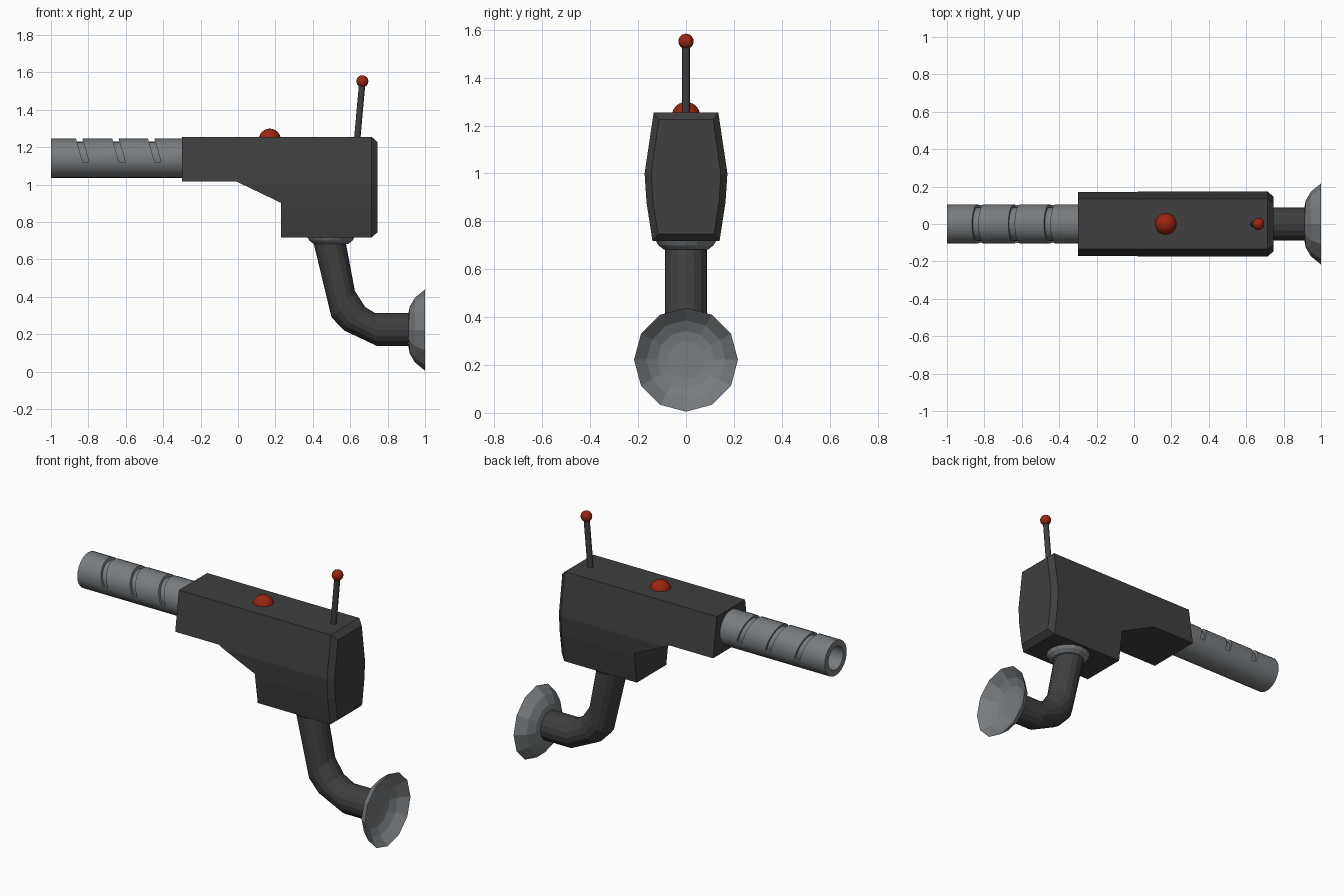
import bpy, bmesh, math
from mathutils import Vector

if "Cube" in bpy.data.objects:
    bpy.data.objects.remove(bpy.data.objects["Cube"])


def material(name, rgb):
    m = bpy.data.materials.new(name)
    m.diffuse_color = (*rgb, 1)
    m.use_nodes = True
    m.node_tree.nodes["Principled BSDF"].inputs["Base Color"].default_value = m.diffuse_color
    return m


DARK = material("dark grey", (0.05, 0.05, 0.05))
GREY = material("steel grey", (0.19, 0.205, 0.215))
RED = material("red", (0.33, 0.018, 0.005))


def finish(name, bm, mat, smooth=None):
    bmesh.ops.recalc_face_normals(bm, faces=bm.faces)
    me = bpy.data.meshes.new(name)
    bm.to_mesh(me)
    bm.free()
    me.materials.append(mat)
    ob = bpy.data.objects.new(name, me)
    bpy.context.collection.objects.link(ob)
    if smooth:
        activate(ob)
        bpy.ops.object.shade_smooth_by_angle(angle=math.radians(smooth))
    return ob


def activate(ob):
    bpy.ops.object.select_all(action='DESELECT')
    ob.select_set(True)
    bpy.context.view_layer.objects.active = ob


def loft(bm, rings, caps=True, closed=False):
    """Skin a list of equally long point rings."""
    vs = [[bm.verts.new(p) for p in r] for r in rings]
    n = len(vs[0])
    pairs = list(zip(vs, vs[1:]))
    if closed:
        pairs.append((vs[-1], vs[0]))
    for a, b in pairs:
        for i in range(n):
            j = (i + 1) % n
            bm.faces.new((a[i], a[j], b[j], b[i]))
    if caps and not closed:
        bm.faces.new(vs[0])
        bm.faces.new(vs[-1])


def ring(centre, u, v, n):
    c, u, v = Vector(centre), Vector(u), Vector(v)
    return [c + u * math.cos(2 * math.pi * i / n) + v * math.sin(2 * math.pi * i / n)
            for i in range(n)]


def lathe_x(profile, z, n):
    return [ring((x, 0, z), (0, 0, r), (0, r, 0), n) for x, r in profile]


def cut(ob, cutter):
    cutter.hide_render = True
    mod = ob.modifiers.new("cut", 'BOOLEAN')
    mod.operation = 'DIFFERENCE'
    mod.solver = 'EXACT'
    mod.object = cutter
    activate(ob)
    bpy.ops.object.modifier_apply(modifier=mod.name)
    bpy.data.objects.remove(cutter)


# Body: bulged cross-section run along x, with a chamfered back end
half = [(0.135, 1.255), (0.173, 1.0), (0.165, 0.88), (0.14, 0.717)]
section = half + [(-y, z) for y, z in reversed(half)]
mid = 0.986
bm = bmesh.new()
loft(bm, [[(-0.3, y, z) for y, z in section],
          [(0.715, y, z) for y, z in section],
          [(0.747, y * 0.84, mid + (z - mid) * 0.89) for y, z in section]])
body = finish("body", bm, DARK)

# Sloped undercut below the front of the body
under = [(-0.5, 1.017), (-0.01, 1.017), (0.23, 0.902), (0.23, 0.5), (-0.5, 0.5)]
bm = bmesh.new()
loft(bm, [[(x, y, z) for x, z in under] for y in (-0.4, 0.4)])
cut(body, finish("undercut_cutter", bm, DARK))

# Barrel sleeve with three slanted slots over the top
BZ = 1.14
bm = bmesh.new()
loft(bm, lathe_x([(-1, 0.105), (-0.29, 0.105), (-0.29, 0.09), (-1, 0.09)], BZ, 24), closed=True)
sleeve = finish("barrel_sleeve", bm, GREY)
bm = bmesh.new()
for x in (-0.83, -0.636, -0.445):
    loft(bm, [[(x + dx - 0.29 * (z - 1.12), y, z) for dx, y in
               ((0, -0.2), (0.034, -0.2), (0.034, 0.2), (0, 0.2))] for z in (1.12, 1.35)])
cut(sleeve, finish("slot_cutter", bm, GREY))
activate(sleeve)
bpy.ops.object.shade_smooth_by_angle(angle=math.radians(30))

# Barrel liner, visible inside the slots and the bore
bm = bmesh.new()
loft(bm, lathe_x([(-1, 0.09), (-0.29, 0.09), (-0.29, 0.07), (-1, 0.07)], BZ, 24), closed=True)
finish("barrel_liner", bm, GREY, 30)

# Bent grip: each ring spans two opposite points of its side outline
outline = [((0.395, 0.73), (0.565, 0.73)), ((0.406, 0.68), (0.578, 0.68)),
           ((0.50, 0.29), (0.625, 0.43)), ((0.567, 0.22), (0.68, 0.345)),
           ((0.743, 0.137), (0.735, 0.312)), ((0.92, 0.137), (0.92, 0.312))]
bm = bmesh.new()
rings = []
for (ax, az), (bx, bz) in outline:
    rings.append(ring(((ax + bx) / 2, 0, (az + bz) / 2),
                      ((bx - ax) / 2, 0, (bz - az) / 2), (0, 0.088, 0), 16))
loft(bm, rings)
finish("grip", bm, DARK)

# Flared end cup, hollow with a flat floor
bm = bmesh.new()
loft(bm, lathe_x([(0.91, 0.085), (0.918, 0.125), (0.945, 0.172), (1.0, 0.217),
                  (0.951, 0.165), (0.929, 0.12), (0.923, 0.08)], 0.222, 12))
finish("end_cup", bm, GREY)

# Collar between body and grip
bm = bmesh.new()
loft(bm, [ring((0.497, 0, z), (r, 0, 0), (0, r, 0), 16)
          for z, r in ((0.725, 0.13), (0.70, 0.115), (0.682, 0.092))])
finish("grip_collar", bm, GREY)

# Antenna rod
bm = bmesh.new()
loft(bm, [ring((x, 0, z), (0.017, 0, 0), (0, 0.017, 0), 12)
          for x, z in ((0.637, 1.24), (0.664, 1.54))])
finish("antenna_rod", bm, DARK, 40)

# Red antenna tip and top button
for name, pos, r in (("antenna_tip", (0.665, 0, 1.552), 0.032),
                     ("top_button", (0.17, 0, 1.24), 0.059)):
    bm = bmesh.new()
    bmesh.ops.create_uvsphere(bm, u_segments=20, v_segments=12, radius=r)
    bmesh.ops.translate(bm, verts=bm.verts, vec=pos)
    finish(name, bm, RED, 40)
